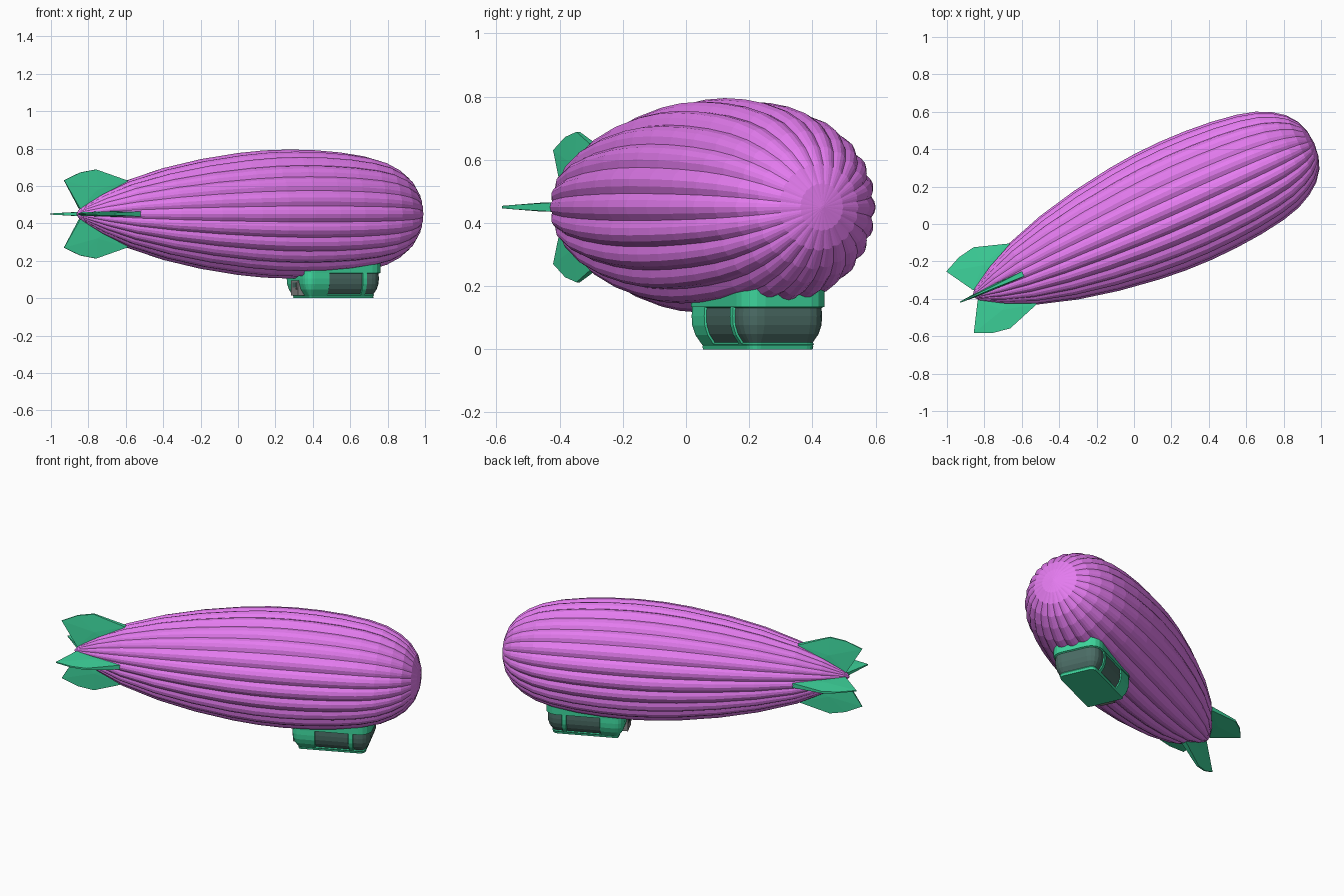
import bpy, bmesh
from math import sin, cos, pi, radians

if "Cube" in bpy.data.objects:
    bpy.data.objects.remove(bpy.data.objects["Cube"])

YAW = radians(24.2)      # the whole ship is turned about z
AXIS_Z = 0.45            # height of the hull axis


def material(name, rgb):
    m = bpy.data.materials.new(name)
    m.diffuse_color = (*rgb, 1)
    m.use_nodes = True
    m.node_tree.nodes["Principled BSDF"].inputs["Base Color"].default_value = m.diffuse_color
    return m


PINK = material("hull_pink", (0.78, 0.20, 0.87))
GREEN = material("trim_green", (0.047, 0.66, 0.33))
GLASS = material("dark_glass", (0.07, 0.15, 0.13))
GREY = material("door_grey", (0.25, 0.25, 0.25))


def finish(name, bm, mats, z=0.0, roll=0.0):
    """Turn a bmesh into an object; local x runs along the ship."""
    bmesh.ops.remove_doubles(bm, verts=bm.verts, dist=1e-5)
    bmesh.ops.recalc_face_normals(bm, faces=bm.faces)
    me = bpy.data.meshes.new(name)
    bm.to_mesh(me)
    bm.free()
    for m in mats:
        me.materials.append(m)
    ob = bpy.data.objects.new(name, me)
    ob.location.z = z
    ob.rotation_euler = (roll, 0, YAW)
    bpy.context.collection.objects.link(ob)
    return ob


def loft(bm, rings, caps=True):
    rows = [[bm.verts.new(p) for p in ring] for ring in rings]
    n = len(rows[0])
    for a, b in zip(rows, rows[1:]):
        for i in range(n):
            j = (i + 1) % n
            bm.faces.new((a[i], a[j], b[j], b[i]))
    if caps:
        bm.faces.new(rows[0])
        bm.faces.new(rows[-1])


def box(bm, lo, hi):
    loft(bm, [[(lo[0], lo[1], z), (hi[0], lo[1], z), (hi[0], hi[1], z), (lo[0], hi[1], z)]
              for z in (lo[2], hi[2])])


# Hull: lobed envelope, (position along axis, radius)
PROFILE = [(-.945, .004), (-.92, .035), (-.80, .11), (-.65, .18), (-.44, .245),
           (-.22, .293), (0, .326), (.15, .34), (.30, .345), (.45, .341), (.60, .329),
           (.74, .308), (.84, .281), (.92, .242), (.98, .197), (1.025, .138),
           (1.048, .075), (1.056, .004)]
LOBES, SEG = 24, 4


def hull_ring(u, r):
    pts = []
    for i in range(LOBES * SEG):
        a = 2 * pi * (i / SEG - 0.5) / LOBES
        rr = r * (0.95 + 0.05 * sin(pi * (i % SEG) / SEG))
        pts.append((u, rr * cos(a), rr * sin(a)))
    return pts


bm = bmesh.new()
loft(bm, [hull_ring(u, r) for u, r in PROFILE])
finish("hull", bm, [PINK], AXIS_Z)

# Tail fins: thin tapered plates, (along axis, distance from axis, half thickness)
FIN = [(-.93, .03, .010), (-1.02, .18, .003), (-.925, .222, .004),
       (-.833, .238, .006), (-.65, .178, .014), (-.65, .03, .018)]
RIDGE = (-.83, .13, .014)
for k, name in enumerate(("top_fin", "right_fin", "bottom_fin", "left_fin")):
    bm = bmesh.new()
    sides = []
    for s in (1, -1):
        ring = [bm.verts.new((u, s * t, r)) for u, r, t in FIN]
        mid = bm.verts.new((RIDGE[0], s * RIDGE[2], RIDGE[1]))
        for i in range(len(ring)):
            bm.faces.new((ring[i], ring[(i + 1) % len(ring)], mid))
        sides.append(ring)
    a, b = sides
    for i in range(len(a)):
        j = (i + 1) % len(a)
        bm.faces.new((a[i], a[j], b[j], b[i]))
    finish(name, bm, [GREEN], AXIS_Z, k * pi / 2)

# Gondola: rounded box with inset windows
REAR, FRONT, HALF = .333, .792, .15
SPLITS = (.47, .667, .69)     # window edges along each side


def outline(inset, z):
    """Rounded rectangle in plan, with vertices at the window edges."""
    h, r0, r1 = HALF - inset, .05, .07
    pts = []

    def arc(cx, cy, r, start):
        for i in range(5):
            a = start + i * pi / 8
            q = max(r - inset, .008)
            pts.append((cx + q * cos(a), cy + q * sin(a), z))
    arc(REAR + r0, -HALF + r0, r0, pi)
    pts.extend((u, -h, z) for u in SPLITS)
    arc(FRONT - r1, -HALF + r1, r1, -pi / 2)
    arc(FRONT - r1, HALF - r1, r1, 0)
    pts.extend((u, h, z) for u in reversed(SPLITS))
    arc(REAR + r0, HALF - r0, r0, pi / 2)
    return pts


LEVELS = [(.040, .008), (.034, .016), (.014, .045), (.004, .075), (.002, .105), (.004, .134)]
bm = bmesh.new()
loft(bm, [outline(i, z) for i, z in LEVELS])
bmesh.ops.recalc_face_normals(bm, faces=bm.faces)
panes = []
for f in bm.faces:
    c = f.calc_center_median()
    if .016 < c.z < .134 and abs(f.normal.z) < .9 and (SPLITS[0] < c.x < SPLITS[1] or c.x > SPLITS[2]):
        f.material_index = 1
        panes.append(f)
rims = bmesh.ops.inset_region(bm, faces=panes, thickness=.003, depth=-.006, use_even_offset=True)
for f in rims["faces"]:
    f.material_index = 0
finish("gondola_cabin", bm, [GREEN, GLASS])

# Roof band running up into the hull, and the floor plate
for name, levels in (("gondola_roof", [(0, .134), (0, .19)]),
                     ("gondola_floor", [(.038, 0), (.036, .010)])):
    bm = bmesh.new()
    loft(bm, [outline(i, z) for i, z in levels])
    finish(name, bm, [GREEN])

# Rear door with a small window and handle
bm = bmesh.new()
box(bm, (REAR - .004, -.05, .014), (REAR + .05, .04, .095))
finish("rear_door", bm, [GREY])
bm = bmesh.new()
box(bm, (REAR - .006, -.03, .058), (REAR, .02, .085))
finish("door_window", bm, [GLASS])
bm = bmesh.new()
box(bm, (REAR - .010, -.042, .045), (REAR, -.034, .055))
finish("door_handle", bm, [GREY])
